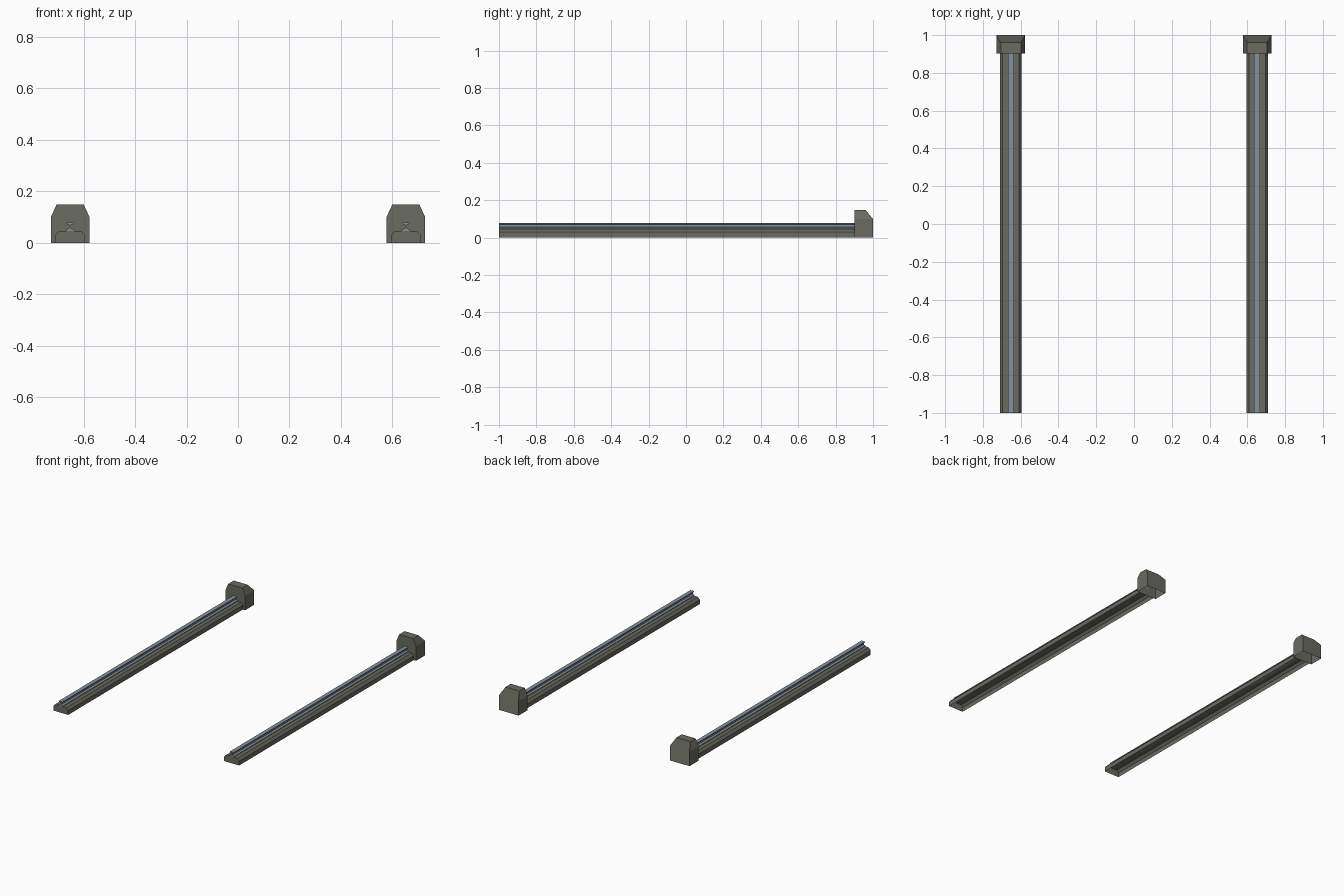
import bpy, bmesh

if "Cube" in bpy.data.objects:
    bpy.data.objects.remove(bpy.data.objects["Cube"])


def material(name, rgb):
    m = bpy.data.materials.new(name)
    m.diffuse_color = (*rgb, 1)
    m.use_nodes = True
    m.node_tree.nodes["Principled BSDF"].inputs["Base Color"].default_value = m.diffuse_color
    return m


concrete = material("dark_olive_grey", (0.145, 0.145, 0.122))
steel = material("blue_grey_steel", (0.23, 0.285, 0.33))


def extrude(name, profile, x, y0, y1, mat, open_bottom=False):
    """Sweep an x-z profile along y; optionally leave the underside open."""
    bm = bmesh.new()
    face = bm.faces.new([bm.verts.new((px, y0, pz)) for px, pz in profile])
    new = bmesh.ops.extrude_face_region(bm, geom=[face], use_keep_orig=True)["geom"]
    bmesh.ops.translate(bm, verts=[v for v in new if isinstance(v, bmesh.types.BMVert)],
                        vec=(0, y1 - y0, 0))
    bmesh.ops.recalc_face_normals(bm, faces=bm.faces)
    if open_bottom:
        under = [f for f in bm.faces if all(v.co.z < 1e-5 for v in f.verts)]
        bmesh.ops.delete(bm, geom=under, context='FACES')
    mesh = bpy.data.meshes.new(name)
    bm.to_mesh(mesh)
    bm.free()
    mesh.materials.append(mat)
    ob = bpy.data.objects.new(name, mesh)
    ob.location.x = x
    bpy.context.collection.objects.link(ob)
    return ob


def mirrored(half):
    return half + [(-x, z) for x, z in reversed(half)]


bed = mirrored([(0.057, 0), (0.057, 0.03), (0.043, 0.046)])
rail = mirrored([(0.016, 0.046), (0.016, 0.051), (0.004, 0.056),
                 (0.004, 0.070), (0.014, 0.073), (0.014, 0.078)])
block = mirrored([(0.075, 0), (0.075, 0.1), (0.053, 0.148)])

for side, x in (("left", -0.652), ("right", 0.652)):
    # Hollow chamfered bed with an I-section rail on top
    extrude(side + "_track_bed", bed, x, -1, 0.902, concrete, True)
    extrude(side + "_rail", rail, x, -1, 0.902, steel)
    # End stop, its rear top edge pulled forward into a slope
    stop = extrude(side + "_end_stop", block, x, 0.902, 1, concrete, True)
    for v in stop.data.vertices:
        if v.co.y > 0.99 and v.co.z > 0.14:
            v.co.y = 0.96
    # Flat cut so the rear slope meets the sides at the shoulder
    stop.data.update()
